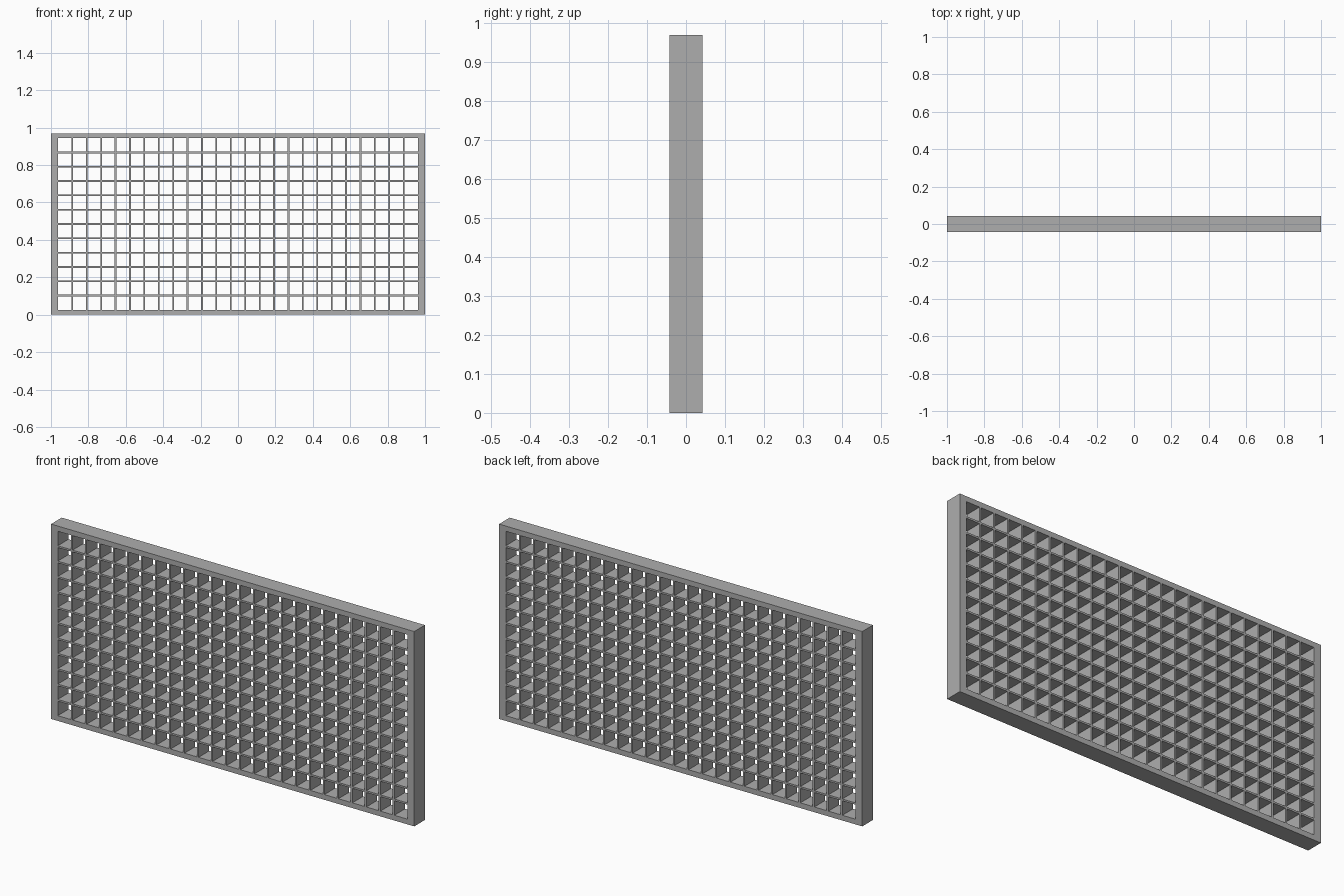
import bpy
import bmesh

cube = bpy.data.objects.get("Cube")
if cube:
    bpy.data.objects.remove(cube, do_unlink=True)

HEIGHT, DEPTH = 0.97, 0.084
SIDE, RAIL = 0.037, 0.026       # frame widths: uprights, top and bottom
COLUMNS, ROWS, BAR = 25, 12, 0.009

grey = bpy.data.materials.new("plain grey")
grey.use_nodes = True
grey.diffuse_color = (0.42, 0.42, 0.42, 1)
grey.node_tree.nodes["Principled BSDF"].inputs["Base Color"].default_value = grey.diffuse_color


def panel(name, xs, zs, is_solid):
    """Slab cut along xs and zs, keeping the tiles where is_solid(column, row)."""
    bm = bmesh.new()
    verts = [[bm.verts.new((x, -DEPTH / 2, z)) for z in zs] for x in xs]
    for i in range(len(xs) - 1):
        for j in range(len(zs) - 1):
            if is_solid(i, j):
                bm.faces.new((verts[i][j], verts[i + 1][j],
                              verts[i + 1][j + 1], verts[i][j + 1]))
    # Thicken the front sheet towards the back
    front = bm.faces[:]
    back = bmesh.ops.extrude_face_region(bm, geom=front, use_keep_orig=True)["geom"]
    moved = [v for v in back if isinstance(v, bmesh.types.BMVert)]
    bmesh.ops.translate(bm, verts=moved, vec=(0, DEPTH, 0))
    bmesh.ops.recalc_face_normals(bm, faces=bm.faces[:])
    mesh = bpy.data.meshes.new(name)
    bm.to_mesh(mesh)
    bm.free()
    mesh.materials.append(grey)
    obj = bpy.data.objects.new(name, mesh)
    bpy.context.collection.objects.link(obj)
    return obj


def bar_cuts(start, end, cells):
    """Both edges of every bar that divides a span into equal cells."""
    pitch = (end - start) / cells
    centres = [start + pitch * k for k in range(1, cells)]
    edges = [c + s * BAR / 2 for c in centres for s in (-1, 1)]
    return [start] + edges + [end]


left, right = -1 + SIDE, 1 - SIDE
bottom, top = RAIL, HEIGHT - RAIL

# Outer frame
panel("outer_frame", [-1, left, right, 1], [0, bottom, top, HEIGHT],
      lambda i, j: (i, j) != (1, 1))

# Lattice of crossing bars inside the frame
panel("lattice_bars", bar_cuts(left, right, COLUMNS), bar_cuts(bottom, top, ROWS),
      lambda i, j: i % 2 == 1 or j % 2 == 1)
